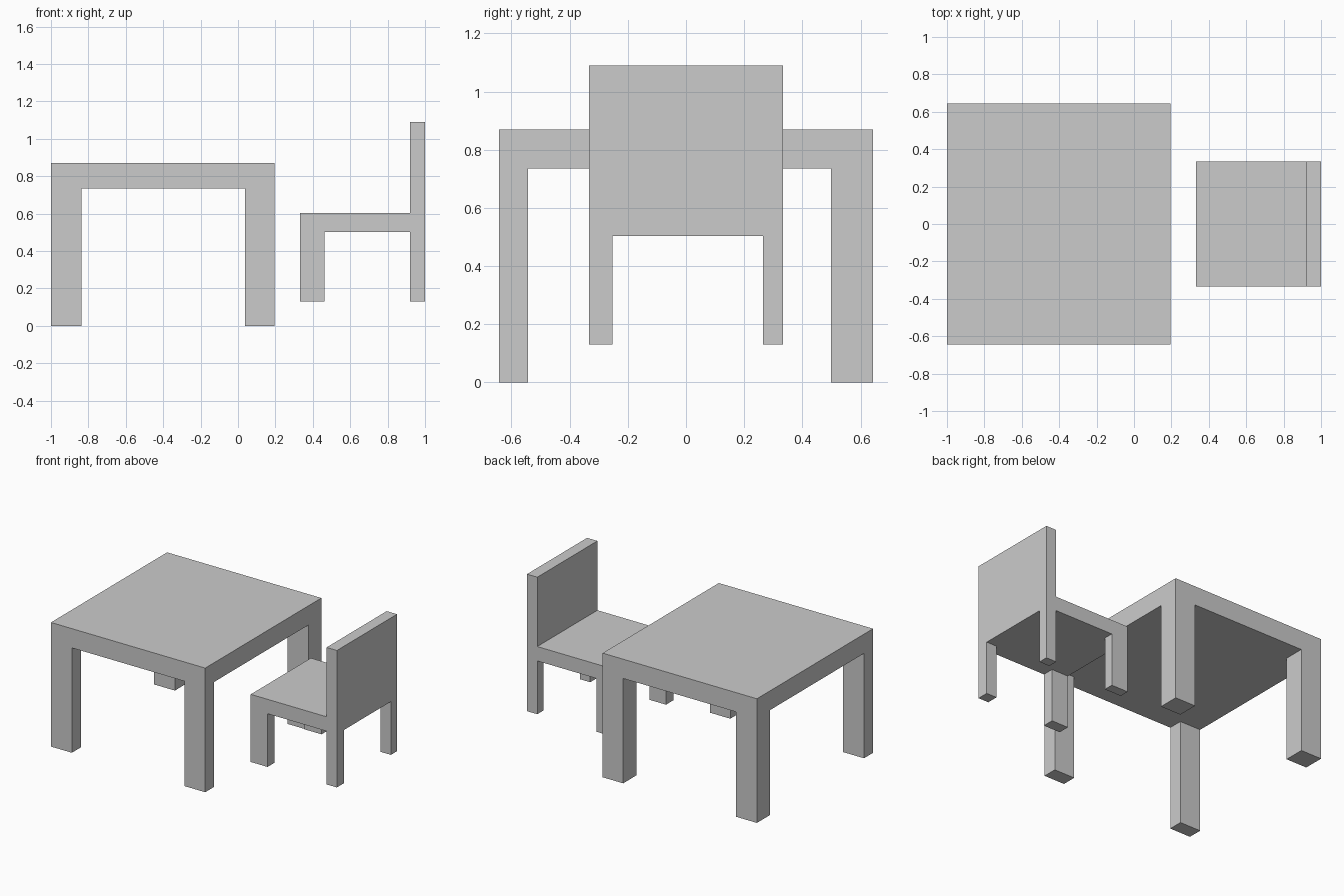
import bpy, bmesh
from mathutils import Vector

if "Cube" in bpy.data.objects:
    bpy.data.objects.remove(bpy.data.objects["Cube"])


def push(bm, faces, z):
    """Extrude faces vertically so their caps end at height z."""
    out = bmesh.ops.extrude_face_region(bm, geom=faces)
    for v in out["geom"]:
        if isinstance(v, bmesh.types.BMVert):
            v.co.z = z


def furniture(name, xs, ys, z_under, z_top, z_floor, z_back=None):
    """Slab on a 3x3 grid; corner cells become legs, the last column a backrest."""
    bm = bmesh.new()
    grid = [[bm.verts.new((x, y, z_under)) for y in ys] for x in xs]
    for i in range(3):
        for j in range(3):
            bm.faces.new((grid[i][j], grid[i + 1][j], grid[i + 1][j + 1], grid[i][j + 1]))
    push(bm, bm.faces[:], z_top)

    def level(z):
        return [f for f in bm.faces if all(abs(v.co.z - z) < 1e-5 for v in f.verts)]

    # legs
    def in_corner(f):
        c = f.calc_center_median()
        return not (xs[1] < c.x < xs[2] or ys[1] < c.y < ys[2])
    push(bm, [f for f in level(z_under) if in_corner(f)], z_floor)

    # backrest
    if z_back is not None:
        push(bm, [f for f in level(z_top) if f.calc_center_median().x > xs[2]], z_back)

    # clean flat faces
    bmesh.ops.recalc_face_normals(bm, faces=bm.faces[:])
    bmesh.ops.dissolve_limit(bm, angle_limit=0.01, verts=bm.verts[:], edges=bm.edges[:])
    mesh = bpy.data.meshes.new(name)
    bm.to_mesh(mesh)
    bm.free()
    obj = bpy.data.objects.new(name, mesh)
    bpy.context.collection.objects.link(obj)
    return obj


furniture("table", (-1.0, -0.838, 0.037, 0.196), (-0.643, -0.543, 0.498, 0.643),
          0.735, 0.87, 0.0)
furniture("chair", (0.332, 0.462, 0.92, 1.0), (-0.333, -0.253, 0.265, 0.333),
          0.503, 0.604, 0.13, z_back=1.09)
